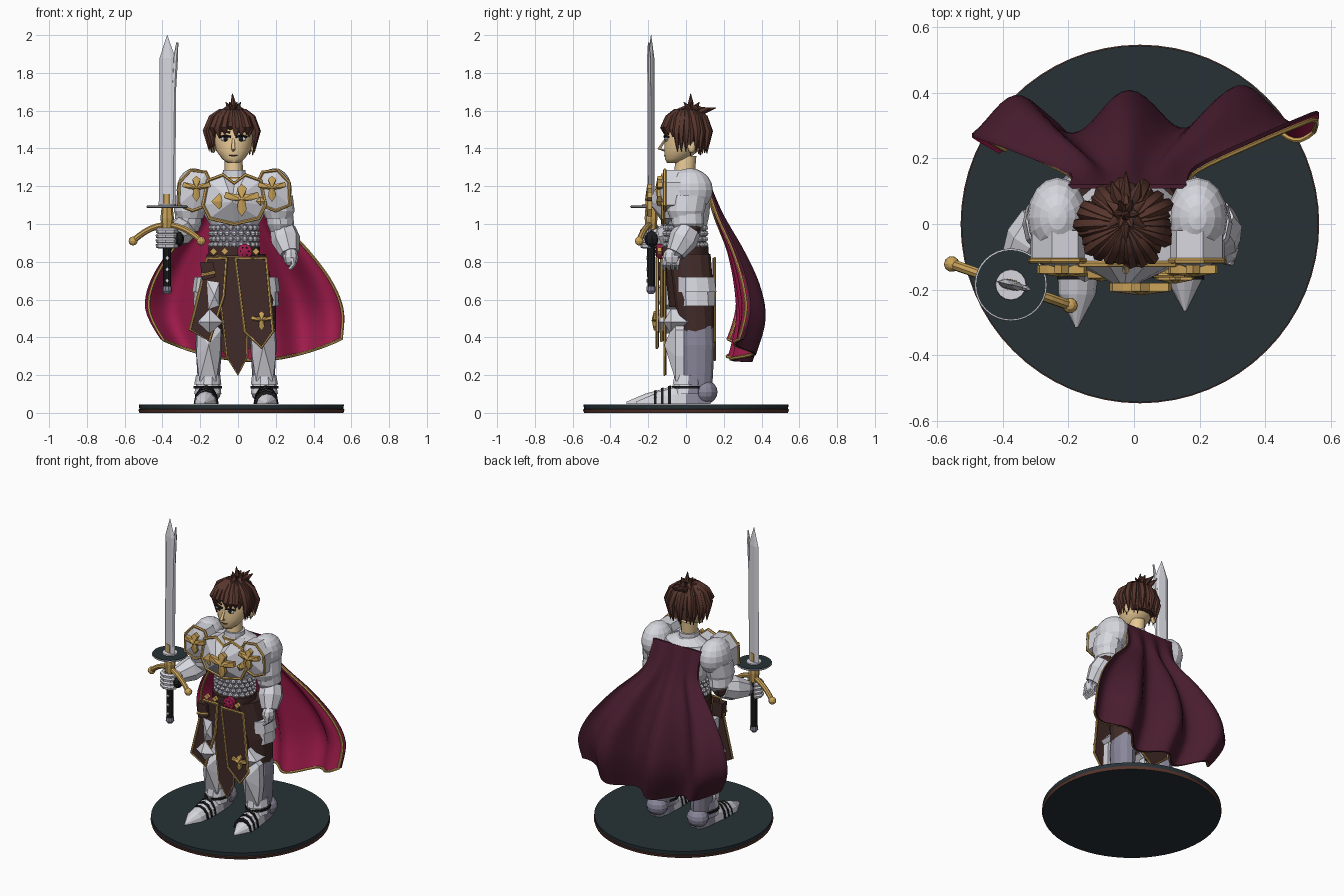
import bpy, bmesh, math, random
from mathutils import Vector

if "Cube" in bpy.data.objects:
    bpy.data.objects.remove(bpy.data.objects["Cube"])

random.seed(4)
PI = math.pi
COL = dict(steel=(.67, .67, .73), dark_steel=(.25, .24, .32), gold=(.6, .37, .1),
           plum=(.066, .012, .028), crimson=(.35, .011, .07), leather=(.052, .024, .021),
           hair_brown=(.095, .036, .026), skin=(.8, .58, .3), slate=(.02, .031, .037),
           black=(.012, .012, .014))
MAT = {}
for k, c in COL.items():
    MAT[k] = bpy.data.materials.new(k)
    MAT[k].diffuse_color = (*c, 1)


def build(name, mats, parts, smooth=None, rule=None):
    """Make one object from (verts, faces) parts; rule picks a material per face."""
    bm = bmesh.new()
    for verts, faces in parts:
        vs = [bm.verts.new(v) for v in verts]
        for f in faces:
            bm.faces.new([vs[i] for i in f])
    bmesh.ops.remove_doubles(bm, verts=bm.verts, dist=1e-5)
    bmesh.ops.recalc_face_normals(bm, faces=bm.faces)
    me = bpy.data.meshes.new(name)
    for m in mats.split():
        me.materials.append(MAT[m])
    if rule:
        bm.normal_update()
        for f in bm.faces:
            f.material_index = rule(f)
    bm.to_mesh(me)
    bm.free()
    ob = bpy.data.objects.new(name, me)
    bpy.context.collection.objects.link(ob)
    if smooth:
        bpy.ops.object.select_all(action='DESELECT')
        ob.select_set(True)
        bpy.context.view_layer.objects.active = ob
        bpy.ops.object.shade_smooth_by_angle(angle=math.radians(smooth))


def stack(rings):
    n, v = len(rings[0]), [p for r in rings for p in r]
    f = [(k * n + i, k * n + (i + 1) % n, (k + 1) * n + (i + 1) % n, (k + 1) * n + i)
         for k in range(len(rings) - 1) for i in range(n)]
    return v, f + [tuple(range(n)), tuple(range(len(v) - n, len(v)))]


def loft(secs, n=16):
    """Upright stack of ellipses: (z, cx, cy, rx, ry)."""
    return stack([[(cx + rx * math.cos(2 * PI * i / n), cy + ry * math.sin(2 * PI * i / n), z)
                   for i in range(n)] for z, cx, cy, rx, ry in secs])


def ball(c, s, n=12, m=8):
    return loft([(c[2] - s[2] * math.cos(PI * k / m), c[0], c[1],
                  s[0] * math.sin(PI * k / m), s[1] * math.sin(PI * k / m)) for k in range(m + 1)], n)


def shoe(secs):
    """Flat-soled shell along y: (y, cx, half width, height)."""
    return stack([[(cx + w * math.cos(PI * i / 6), y, .047 + h * math.sin(PI * i / 6)) for i in range(7)]
                  for y, cx, w, h in secs])


def sweep(pts, r, n=8):
    """Tube through points with one radius or a radius per point."""
    P = [Vector(p) for p in pts]
    R = r if isinstance(r, (list, tuple)) else [r] * len(P)
    rings, a, t0 = [], None, None
    for i, p in enumerate(P):
        t = (P[min(i + 1, len(P) - 1)] - P[max(i - 1, 0)]).normalized()
        a = t.orthogonal().normalized() if a is None else t0.rotation_difference(t) @ a
        t0, b = t, t.cross(a)
        rings.append([p + R[i] * (a * math.cos(2 * PI * j / n) + b * math.sin(2 * PI * j / n))
                      for j in range(n)])
    return stack(rings)


def plate(out, y, d, apex=None):
    """Front-facing plate from an (x, z) outline, with an optional raised point."""
    rings = [[(x, y + d, z) for x, z in out], [(x, y, z) for x, z in out]]
    return stack(rings + ([[apex] * len(out)] if apex else []))


def trim(out, y, r=.006):
    return sweep([(x, y, z) for x, z in list(out) + [out[0], out[1]]], r, 6)


def disc(x, z, r, n=14):
    return [(x + r * math.cos(2 * PI * i / n), z + r * math.sin(2 * PI * i / n)) for i in range(n)]


def emblem(x, y, z, s):
    h = [(0, .9), (.3, .65), (.2, .3), (.6, .35), (.95, .45), (1.05, .1), (.6, -.05), (.22, -.1), (.28, -.6), (0, -1)]
    h += [(-a, b) for a, b in h[-2:0:-1]]
    return plate([(x + a * s, z + b * s) for a, b in h], y, .025, (x, y - .012, z))


# Stand
build('stand', 'slate hair_brown', [loft([(.0, .018, 0, .54, .54), (.018, .018, 0, .546, .546),
      (.02, .018, 0, .54, .54), (.045, .018, 0, .543, .543)], 64)], 30,
      lambda f: 1 if abs(f.normal.z) < .98 and f.calc_center_median().z < .0195 else 0)

M = -.02  # body centre line
# Torso, mail, belt, skirt
build('torso', 'steel', [loft([(.98, M, .01, .12, .1), (1.04, M, .01, .155, .115), (1.15, M, .015, .175, .12),
      (1.23, M, .02, .14, .1), (1.26, M, .01, .07, .07)], 14)])
build('mail_backing', 'dark_steel', [loft([(.85, M, -.005, .122, .11), (1.0, M, 0, .122, .105)], 20)], 40)
build('mail_rings', 'steel', [ball((M + .122 * math.cos(a), -.003 + .108 * math.sin(a), .89 + .03 * k),
      (.017, .016, .015), 6, 4) for k in range(4) for a in
      [2 * PI * (i + .5 * (k % 2)) / 20 for i in range(20)]])
build('belt', 'leather', [loft([(.83, M, -.01, .137, .128), (.88, M, -.01, .137, .128)], 20)], 40)
build('skirt', 'leather', [loft([(.56, M, .03, .15, .12), (.7, M, .015, .145, .12), (.85, M, 0, .125, .12)], 16)])
build('belt_buckle', 'crimson', [plate(disc(.035, .855, .04), -.155, .03, (.035, -.165, .855))])
build('buckle_studs', 'black', [ball((.035 + .022 * math.cos(k * PI / 3), -.161, .855 + .022 * math.sin(k * PI / 3)),
      (.004, .004, .004), 6, 4) for k in range(6)])
build('belt_fittings', 'gold', [plate(disc(x, .855, .02, 4), -.15, .02) for x in (-.13, -.07, .095)])

# Hanging cloth panels
panels = {
    'middle_panel': ([(-.12, .83), (.04, .83), (.05, .3), (0, .2), (-.06, .3)], -.115, .005),
    'right_panel': ([(-.165, .82), (-.06, .82), (-.075, .62), (-.15, .38), (-.255, .44), (-.2, .66)], -.13, .008),
    'left_panel': ([(-.015, .82), (.15, .82), (.185, .43), (.125, .345), (.035, .43)], -.155, .008),
    'back_panel': ([(-.13, .82), (.09, .82), (.1, .38), (-.02, .28), (-.14, .38)], .14, .007)}
for nm, (o, y, r) in panels.items():
    build(nm, 'leather', [plate(o, y, .012)])
    build(nm + '_trim', 'gold', [trim(o, y + (.012 if y > 0 else 0), r)])
build('panel_emblem', 'gold', [emblem(.125, -.17, .49, .055)])
build('hip_pouch', 'leather', [plate([(-.2, .8), (-.13, .8), (-.12, .72), (-.19, .7)], -.15, .05)])
build('hip_pouch_trim', 'gold', [trim([(-.195, .73), (-.12, .745)], -.152, .009)])

# Chest plate, collar, emblems
chest = [(M - .165, 1.1), (M - .14, 1.23), (M - .06, 1.26), (M, 1.215), (M + .06, 1.26), (M + .14, 1.23),
         (M + .165, 1.1), (M + .13, 1.03), (M, 1.0), (M - .13, 1.03)]
build('breastplate', 'steel', [plate(chest, -.12, .09, (M - .01, -.2, 1.12))])
build('breastplate_trim', 'gold', [trim(chest, -.122, .01)])
build('chest_emblems', 'gold', [emblem(.02, -.205, 1.13, .09),
      plate(disc(-.1, 1.12, .042, 4), -.165, .03, (-.1, -.175, 1.12)),
      plate(disc(.12, 1.12, .025, 4), -.15, .03, (.12, -.16, 1.12))])
build('collar', 'steel', [loft([(1.22, M, .0, .1, .095), (1.255, M, -.005, .062, .068), (1.285, M, -.005, .06, .066)], 14)])
build('collar_trim', 'gold', [loft([(1.238, M, .0, .09, .088), (1.25, M, 0, .09, .088)], 14)])

# Shoulders, arms, legs, mirrored
back = lambda f: 1 if f.calc_center_median().y > .0 else 0
for s, side in ((-1, 'right'), (1, 'left')):
    X = lambda d: M + s * d
    build(side + '_pauldron', 'steel', [ball((X(.213), .02, 1.18), (.092, .122, .115), 16, 10)])
    build(side + '_shoulder_lames', 'steel', [loft([(1.03, X(.235), 0, .07, .085), (1.07, X(.235), 0, .085, .1),
          (1.15, X(.225), .01, .085, .105)], 12), loft([(.96, X(.24), .01, .05, .06),
          (1.0, X(.245), .01, .072, .085), (1.07, X(.24), .005, .07, .085)], 12)])
    o = [(X(a), z) for a, z in ((.115, 1.2), (.15, 1.275), (.23, 1.285), (.29, 1.22), (.295, 1.1), (.22, 1.07), (.14, 1.1))]
    build(side + '_shoulder_plate', 'steel', [plate(o, -.11, .09, (X(.2), -.145, 1.18))])
    build(side + '_shoulder_trim', 'gold', [trim(o, -.112, .009), emblem(X(.2), -.15, 1.19, .072)])
    # Forearm and elbow
    el = Vector((X(.255), .02, .98))
    hd = Vector((-.375, -.16, .925)) if s < 0 else Vector((.28, -.07, .82))
    ds = hd - el
    build(side + '_elbow', 'leather', [ball(el, (.055, .06, .06), 10, 6)])
    build(side + '_forearm', 'steel', [sweep([el + ds * .05, el + ds * .4, el + ds * .85], [.068, .078, .052], 8)])
    build(side + '_forearm_cuff', 'dark_steel', [sweep([el + ds * .83, el + ds * .95], [.044, .038], 8)])
    # Leg
    L = lambda d: -.01 + s * d
    build(side + '_thigh', 'leather', [loft([(.42, L(.135), .055, .075, .092), (.6, L(.125), .045, .085, .105),
          (.84, L(.075), .02, .08, .11)], 12)])
    build(side + '_thigh_plates', 'steel', [loft([(z, L(.135), .06, .09 + w, .098 + w), (z + .08, L(.13), .055, .092, .1)], 10)
          for z, w in ((.64, .008), (.565, .002))])
    build(side + '_greave', 'dark_steel', [loft([(.1, L(.145), .055, .055, .08), (.2, L(.145), .055, .06, .088),
          (.36, L(.145), .055, .07, .095), (.46, L(.14), .055, .068, .09)], 12)])
    g = [(L(.08), .44), (L(.14), .5), (L(.205), .44), (L(.21), .3), (L(.195), .17), (L(.105), .17), (L(.085), .3)]
    build(side + '_shin_plate', 'steel', [plate(g, -.055, .045, (L(.145), -.115, .36))])
    k = [(L(.07), .48), (L(.14), .55), (L(.205), .48), (L(.14), .42)]
    ky = -.137 if s < 0 else -.08
    build(side + '_knee', 'steel', [plate(k, ky, .09, (L(.14), ky - .04, .48))])
    build(side + '_ankle', 'steel dark_steel', [loft([(z, L(.15), .01, .072, .085), (z + .05, L(.148), .015, .064, .08)], 10)
          for z in (.1, .15)], None, back)
    build(side + '_ankle_strap', 'black', [loft([(.128, L(.15), .01, .075, .088), (.142, L(.15), .01, .075, .088)], 10)])
    # Pointed foot with dark bands
    ty = -.315 if s < 0 else -.265
    build(side + '_sabaton', 'steel dark_steel', [shoe([(.13, L(.15), .035, .07), (.06, L(.15), .055, .1),
          (-.0, L(.152), .058, .1), (-.06, L(.155), .062, .1), (-.14, L(.16), .062, .075),
          (ty + .1, L(.163), .056, .055), (ty, L(.165), .004, .012)])], None, back)
    build(side + '_toe_bands', 'black', [shoe([(y, L(.158), w, h), (y - .014, L(.159), w, h - .004)])
          for y, w, h in ((-.08, .066, .099), (-.118, .066, .088), (-.155, .064, .075))])
    build(side + '_heel', 'dark_steel', [ball((L(.15), .105, .11), (.07, .062, .062), 12, 8)])

# Thigh guard pushing past the cloth
build('thigh_guard', 'steel', [plate([(-.165, .7), (-.1, .69), (-.1, .57), (-.155, .55)], -.132, .08, (-.125, -.155, .62))])

# Hands
SX, SY = -.375, -.185
arc = lambda z: [(SX + .048 * math.cos(a), SY + .045 * math.sin(a), z) for a in [PI * (.7 + .25 * i) for i in range(6)]]
build('right_hand', 'steel', [sweep(arc(.885 + .026 * i), .015, 6) for i in range(4)]
      + [ball((SX + .03, SY + .03, .925), (.045, .04, .052), 8, 6)])
build('right_palm', 'black', [ball((SX + .055, SY + .005, .92), (.035, .04, .042), 8, 6)])
build('left_hand', 'steel', [ball((.28, -.075, .825), (.04, .048, .05), 8, 6)]
      + [sweep([(.288, -.11 + .023 * i, .82), (.295, -.115 + .023 * i, .785), (.272, -.115 + .023 * i, .76)], [.014, .013, .009], 6)
         for i in range(4)])


# Sword
def edged(secs):
    """Flat bladed section turned slightly about z: (z, offset, half width, half thickness)."""
    c, t = math.cos(-.24), math.sin(-.24)
    return stack([[(SX + (o + w * a) * c - h * b * t, SY + (o + w * a) * t + h * b * c, z)
                   for a, b in ((1, 0), (.5, 1), (-.5, 1), (-1, 0), (-.5, -1), (.5, -1))] for z, o, w, h in secs])


build('blade', 'steel', [edged([(1.1, 0, .046, .014), (1.88, .002, .043, .013), (2.0, 0, .001, .001)]),
      edged([(1.1, .025, .02, .009), (1.7, .036, .012, .009), (1.88, .046, .013, .009), (1.96, .055, .006, .003)])])
build('blade_inlay', 'gold', [edged([(1.09, 0, .03, .016), (1.16, 0, .028, .0155)])])
build('guard_disc', 'slate', [loft([(1.085, SX, SY, .106, .106), (1.098, SX, SY, .106, .106)], 32)])
build('guard_disc_rim', 'steel', [sweep([(SX + .107 * math.cos(i * PI / 16), SY + .107 * math.sin(i * PI / 16), 1.091)
      for i in range(34)], .004, 6), loft([(1.09, SX, SY, .048, .048), (1.105, SX, SY, .046, .046)], 16)])
build('guard_block', 'gold', [loft([(.97, SX, SY, .028, .028), (1.03, SX, SY, .036, .034), (1.085, SX, SY, .03, .03)], 8)])
q = [(SX + .18 * t, SY - .063 * t, .995 - .085 * t * t) for t in [i / 6 - 1 for i in range(13)]]
build('crossguard', 'gold', [sweep(q, .016, 8), ball(q[0], (.024,) * 3, 10, 6), ball(q[-1], (.024,) * 3, 10, 6)])
build('grip', 'black', [loft([(.66, SX, SY, .021, .021), (.98, SX, SY, .022, .022)], 10)])
build('grip_studs', 'steel', [plate(disc(SX, z, .01, 4), SY - .025, .01) for z in (.7, .76, .82)])
build('pommel', 'dark_steel', [loft([(.63, SX, SY, .014, .014), (.645, SX, SY, .026, .026), (.67, SX, SY, .024, .024)], 10)])

# Head and face
H = -.025
build('head', 'skin', [loft([(z, H, cy, rx, ry) for z, cy, rx, ry in ((1.322, -.07, .03, .03), (1.345, -.05, .06, .062),
      (1.39, -.022, .092, .092), (1.45, -.008, .105, .105), (1.53, 0, .1, .1), (1.58, 0, .07, .07))], 20),
      loft([(1.24, M, -.01, .05, .055), (1.36, H, 0, .047, .055)], 12)], 60)
build('nose', 'skin', [sweep([(H, -.108, 1.45), (H, -.142, 1.398), (H, -.1, 1.385)], [.006, .011, .006], 6)], 60)
for s, side in ((-1, 'right'), (1, 'left')):
    build(side + '_ear', 'skin', [ball((H + s * .105, .03, 1.41), (.014, .022, .034), 8, 6)], 60)
    build(side + '_eye_white', 'steel', [ball((H + s * .042, -.102, 1.45), (.025, .009, .013), 10, 6)], 60)
    build(side + '_iris', 'black', [ball((H + s * .041, -.106, 1.451), (.013, .009, .014), 10, 6),
          sweep([(H + s * .012, -.114, 1.461), (H + s * .042, -.112, 1.468), (H + s * .072, -.092, 1.46)], .006, 6)])
    build(side + '_eyebrow', 'hair_brown', [sweep([(H + s * .018, -.114, 1.485), (H + s * .07, -.095, 1.493)], [.006, .003], 6)])
build('mouth', 'leather', [sweep([(H - .022, -.106, 1.363), (H, -.112, 1.36), (H + .022, -.106, 1.363)], .004, 6)])

# Hair: cap, draped locks and a tuft on the crown
build('hair_cap', 'hair_brown', [loft([(1.40, H, .055, .08, .05), (1.47, H, .035, .105, .075), (1.53, H, .005, .115, .105),
      (1.575, H, .005, .09, .088), (1.6, H, .01, .04, .045)], 16)], 60)
locks = []
for i in range(26):
    a = 2 * PI * (i + random.uniform(-.2, .2)) / 26
    c, f = math.cos(a), math.sin(a)
    end = 1.45 + .04 * random.random() if f < -.6 else 1.385 if f < .2 else 1.36 + .02 * random.random()
    pt = lambda r, z: (H + r * c, .002 + r * f * .88, z)
    w = random.uniform(.9, 1.14)
    locks.append(sweep([pt(.015, 1.6), pt(.06 * w, 1.592), pt(.1 * w, 1.56), pt(.128 * w, 1.495 + (end - 1.4) * .2),
                        pt(.115 * w, end)], [.01, .02, .023, .022, .002], 6))
for i in range(12):
    a = 2 * PI * i / 12
    r, z = (.07, 1.605) if i % 2 else (.04, 1.645)
    locks.append(sweep([(H, .03, 1.58), (H + .5 * r * math.cos(a), .03 + .5 * r * math.sin(a), 1.615),
                        (H + r * math.cos(a), .03 + 1.2 * r * math.sin(a), z)], [.012, .016, .002], 6))
locks.append(sweep([(H, .03, 1.59), (H, .025, 1.64), (H - .005, .025, 1.69)], [.014, .015, .002], 6))
for dx in (-.03, 0, .03):
    locks.append(sweep([(H, .04, 1.58), (H + dx, .09, 1.6), (H + dx * 1.5, .16 - abs(dx), 1.615)], [.015, .02, .002], 6))
build('hair_locks', 'hair_brown', locks, 50)

# Cape with folds, crimson lining and gold edge
KEYS = [(1.23, -.2, .16, .12, 0), (1.05, -.2, .19, .18, .015), (.85, -.36, .37, .27, .035),
        (.66, -.465, .5, .33, .055), (.48, -.49, .56, .347, .062), (.29, -.41, .555, .3, .055)]


def cape_at(u, v):
    t = v * 5
    i = min(int(t), 4)
    t -= i
    p = [KEYS[min(max(i + k, 0), 5)] for k in (-1, 0, 1, 2)]
    z, xl, xr, y, amp = [.5 * (2 * b + (c - a) * t + (2 * a - 5 * b + 4 * c - d) * t * t
                         + (3 * b - a - 3 * c + d) * t ** 3) for a, b, c, d in zip(*p)]
    y += amp * math.cos(2 * PI * (u - .13) / .325) + .06 * v * (u - .5)
    return Vector((xl + (xr - xl) * u, y, z + v * v * (.1 * (2 * u - 1) ** 2 - .02 * math.sin(PI * u))))


U, V = [i / 48 for i in range(49)], [i / 24 for i in range(25)]
inner = Vector((0, -.012, 0))
build('cape', 'plum crimson', [stack([[cape_at(u, v) for u in U] + [cape_at(u, v) + inner for u in U[::-1]] for v in V])],
      50, lambda f: 1 if f.normal.y < 0 else 0)
edge = [cape_at(.02, v * .985) for v in V] + [cape_at(.02 + u * .972, .985) for u in U[1:]]
edge += [cape_at(.992, v * .985) for v in V[-2::-1]]
build('cape_trim', 'gold', [sweep([p + inner * 1.5 for p in edge], .008, 6)], 50)

for m in bpy.data.materials:
    if m.users and not m.is_grease_pencil:
        m.use_nodes = True
        m.node_tree.nodes["Principled BSDF"].inputs["Base Color"].default_value = m.diffuse_color
